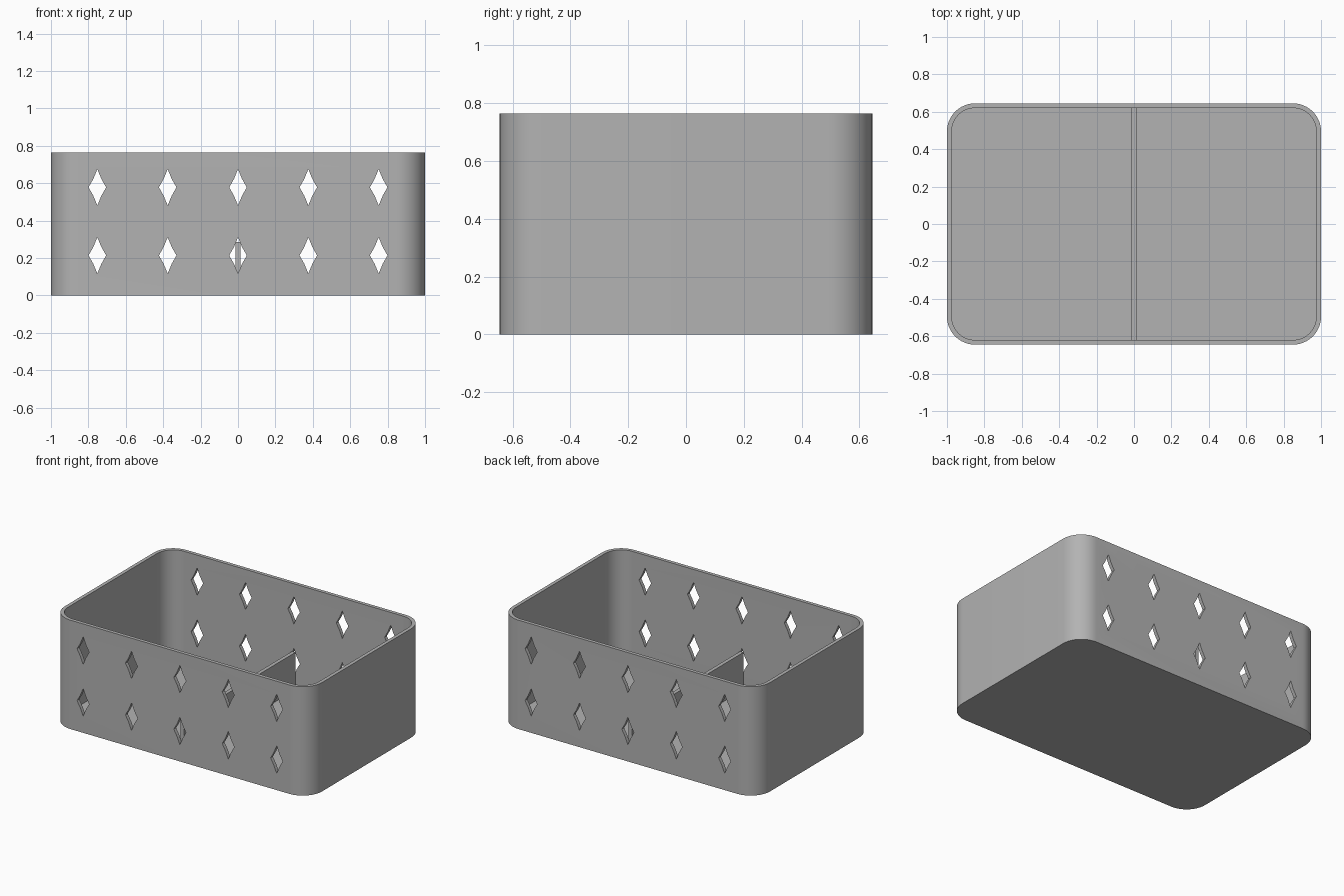
import bpy, bmesh
from math import sin, cos, pi
from mathutils import Vector

old = bpy.data.objects.get("Cube")
if old:
    bpy.data.objects.remove(old, do_unlink=True)

HALF_X, HALF_Y, HEIGHT = 1.0, 0.645, 0.765
WALL, RADIUS = 0.025, 0.15

grey = bpy.data.materials.new("plain_grey")
grey.use_nodes = True
colour = (0.45, 0.45, 0.45, 1)
grey.diffuse_color = colour
grey.node_tree.nodes["Principled BSDF"].inputs["Base Color"].default_value = colour


def rounded_outline(hx, hy, r, z, steps=12):
    """Counter-clockwise rounded rectangle."""
    pts = []
    for q, (sx, sy) in enumerate([(1, 1), (-1, 1), (-1, -1), (1, -1)]):
        for i in range(steps + 1):
            a = (q + i / steps) * pi / 2
            pts.append(Vector((sx * (hx - r) + r * cos(a), sy * (hy - r) + r * sin(a), z)))
    return pts


def add_prism(bm, pts, offset):
    """Extrude a closed outline into a solid."""
    face = bm.faces.new([bm.verts.new(p) for p in pts])
    new = bmesh.ops.extrude_face_region(bm, geom=[face], use_keep_orig=True)["geom"]
    bmesh.ops.translate(bm, vec=offset, verts=[v for v in new if isinstance(v, bmesh.types.BMVert)])


def finish(name, bm):
    bmesh.ops.recalc_face_normals(bm, faces=bm.faces)
    mesh = bpy.data.meshes.new(name)
    bm.to_mesh(mesh)
    bm.free()
    mesh.materials.append(grey)
    obj = bpy.data.objects.new(name, mesh)
    bpy.context.collection.objects.link(obj)
    return obj


def cut(target, cutter):
    """Apply a boolean cut and discard the cutter."""
    mod = target.modifiers.new("cut", 'BOOLEAN')
    mod.operation, mod.solver, mod.object = 'DIFFERENCE', 'EXACT', cutter
    bpy.context.view_layer.update()
    evaluated = target.evaluated_get(bpy.context.evaluated_depsgraph_get())
    mesh = bpy.data.meshes.new_from_object(evaluated)
    target.modifiers.clear()
    target.data = mesh
    bpy.data.objects.remove(cutter, do_unlink=True)


# Outer body of the box
bm = bmesh.new()
add_prism(bm, rounded_outline(HALF_X, HALF_Y, RADIUS, 0), (0, 0, HEIGHT))
box = finish("box_shell", bm)

# Hollow interior above the floor
bm = bmesh.new()
add_prism(bm, rounded_outline(HALF_X - WALL, HALF_Y - WALL, RADIUS - WALL, WALL), (0, 0, HEIGHT))
cut(box, finish("cavity_cutter", bm))

# Two rows of slightly pinched diamond holes through front and back
bm = bmesh.new()
W, H, PINCH = 0.047, 0.097, 0.46
for z in (0.578, 0.214):
    for col in range(-2, 3):
        corners = [(W, 0), (0, H), (-W, 0), (0, -H)]
        pts = []
        for i, (u, v) in enumerate(corners):
            u2, v2 = corners[(i + 1) % 4]
            for du, dv in ((u, v), ((u + u2) * PINCH, (v + v2) * PINCH)):
                pts.append(Vector((col * 0.376 + du, -1, z + dv)))
        add_prism(bm, pts, (0, 2, 0))
cut(box, finish("diamond_cutter", bm))

# Low divider across the middle
bm = bmesh.new()
inner = HALF_Y - WALL
add_prism(bm, [Vector((x, y, WALL)) for x, y in
               ((-0.013, -inner), (0.013, -inner), (0.013, inner), (-0.013, inner))],
          (0, 0, 0.262))
finish("divider", bm)

# Smooth the rounded corners, keep the rim and holes crisp
bpy.ops.object.select_all(action='DESELECT')
box.select_set(True)
bpy.context.view_layer.objects.active = box
bpy.ops.object.shade_smooth_by_angle(angle=pi / 9)
